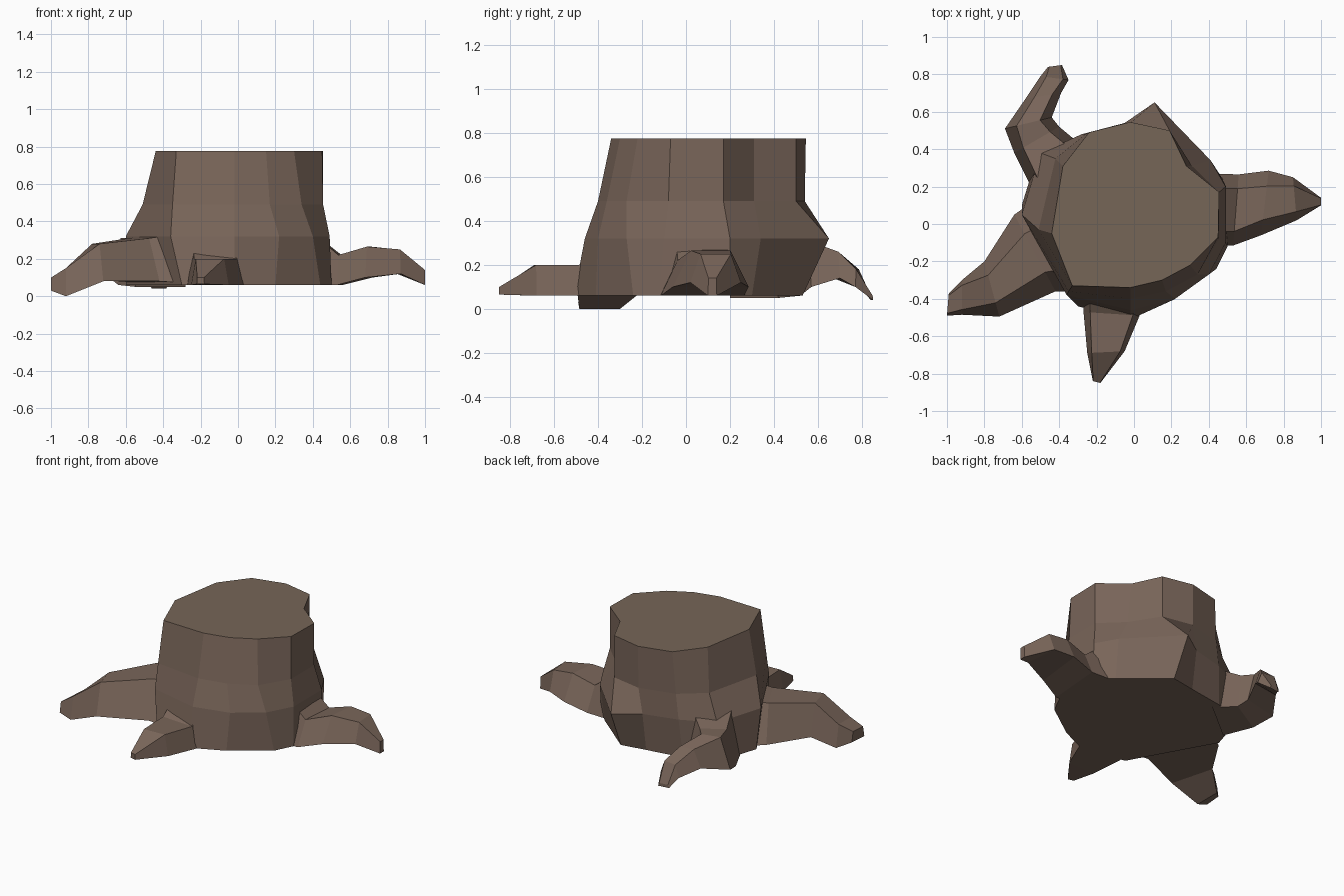
import bpy, bmesh


def material(name, rgb):
    m = bpy.data.materials.new(name)
    m.diffuse_color = (*rgb, 1)
    return m


bark = material("bark brown", (0.19, 0.13, 0.10))
cut = material("cut wood brown", (0.18, 0.132, 0.097))


def loft(name, rings, mats):
    """Skin a stack of equal-sized rings and cap both ends."""
    bm = bmesh.new()
    rows = [[bm.verts.new(p) for p in ring] for ring in rings]
    n = len(rows[0])
    for a, b in zip(rows, rows[1:]):
        for i in range(n):
            j = (i + 1) % n
            bm.faces.new((a[i], a[j], b[j], b[i]))
    bm.faces.new(rows[0][::-1])
    end = bm.faces.new(rows[-1])
    end.material_index = len(mats) - 1
    bmesh.ops.recalc_face_normals(bm, faces=bm.faces)
    me = bpy.data.meshes.new(name)
    bm.to_mesh(me)
    bm.free()
    for m in mats:
        me.materials.append(m)
    ob = bpy.data.objects.new(name, me)
    bpy.context.collection.objects.link(ob)
    return ob


# Trunk: twelve-sided outlines from the base to the sawn top
base = [(-.30, -.44), (-.02, -.51), (.20, -.41), (.44, -.24), (.50, -.12), (.50, .20),
        (.40, .30), (.12, .53), (-.05, .50), (-.30, .46), (-.52, .36), (-.60, .10)]
low = [(-.36, -.38), (-.02, -.46), (.22, -.40), (.40, -.27), (.49, -.10), (.49, .20),
       (.41, .34), (.11, .65), (-.05, .54), (-.28, .48), (-.50, .38), (-.60, .05)]
mid = [(-.35, -.36), (-.02, -.40), (.17, -.36), (.34, -.27), (.455, -.08), (.455, .17),
       (.31, .31), (.19, .50), (-.02, .54), (-.26, .48), (-.42, .35), (-.51, -.03)]
top = [(-.33, -.33), (-.02, -.34), (.15, -.30), (.30, -.22), (.45, -.07), (.455, .17),
       (.28, .31), (.19, .50), (-.02, .545), (-.24, .49), (-.38, .31), (-.44, -.05)]
layers = ((base, .06), (low, .32), (mid, .49), (top, .775))
loft("trunk", [[(x, y, z) for x, y in ring] for ring, z in layers], [bark, cut])


def root(name, stations):
    """Each station: two ground edges, bottom and top height, top inset."""
    rings = []
    for (lx, ly), (rx, ry), z0, z1, t in stations:
        dx, dy = (rx - lx) * t, (ry - ly) * t
        rings.append([(lx, ly, z0), (rx, ry, z0),
                      (rx - dx, ry - dy, z1), (lx + dx, ly + dy, z1)])
    loft(name, rings, [bark])


# Four spreading roots
root("right_root", [((.40, .27), (.40, -.12), .06, .34, .2),
                    ((.56, .265), (.53, -.115), .06, .22, .2),
                    ((.72, .285), (.68, -.06), .10, .265, .24),
                    ((.85, .25), (.87, .02), .12, .25, .2),
                    ((1, .14), (1, .10), .06, .14, .05)])
root("left_root", [((-.50, .15), (-.27, -.36), .07, .33, .25),
                   ((-.64, .05), (-.42, -.36), .08, .31, .25),
                   ((-.80, -.20), (-.72, -.495), .08, .28, .25),
                   ((-.92, -.30), (-.92, -.485), 0, .15, .15),
                   ((-.99, -.37), (-1, -.49), .03, .10, .1)])
root("front_root", [((-.27, -.36), (.04, -.36), .06, .27, .1),
                    ((-.27, -.47), (.03, -.49), .06, .20, .12),
                    ((-.25, -.69), (-.05, -.68), .06, .20, .12),
                    ((-.22, -.84), (-.18, -.85), .065, .10, .05)])
root("back_root", [((-.55, .20), (-.28, .42), .05, .36, .15),
                   ((-.64, .38), (-.40, .52), .06, .31, .2),
                   ((-.69, .51), (-.44, .57), .10, .31, .25),
                   ((-.58, .67), (-.39, .70), .14, .26, .25),
                   ((-.50, .79), (-.35, .77), .10, .18, .2),
                   ((-.46, .84), (-.385, .85), .04, .06, .1)])
